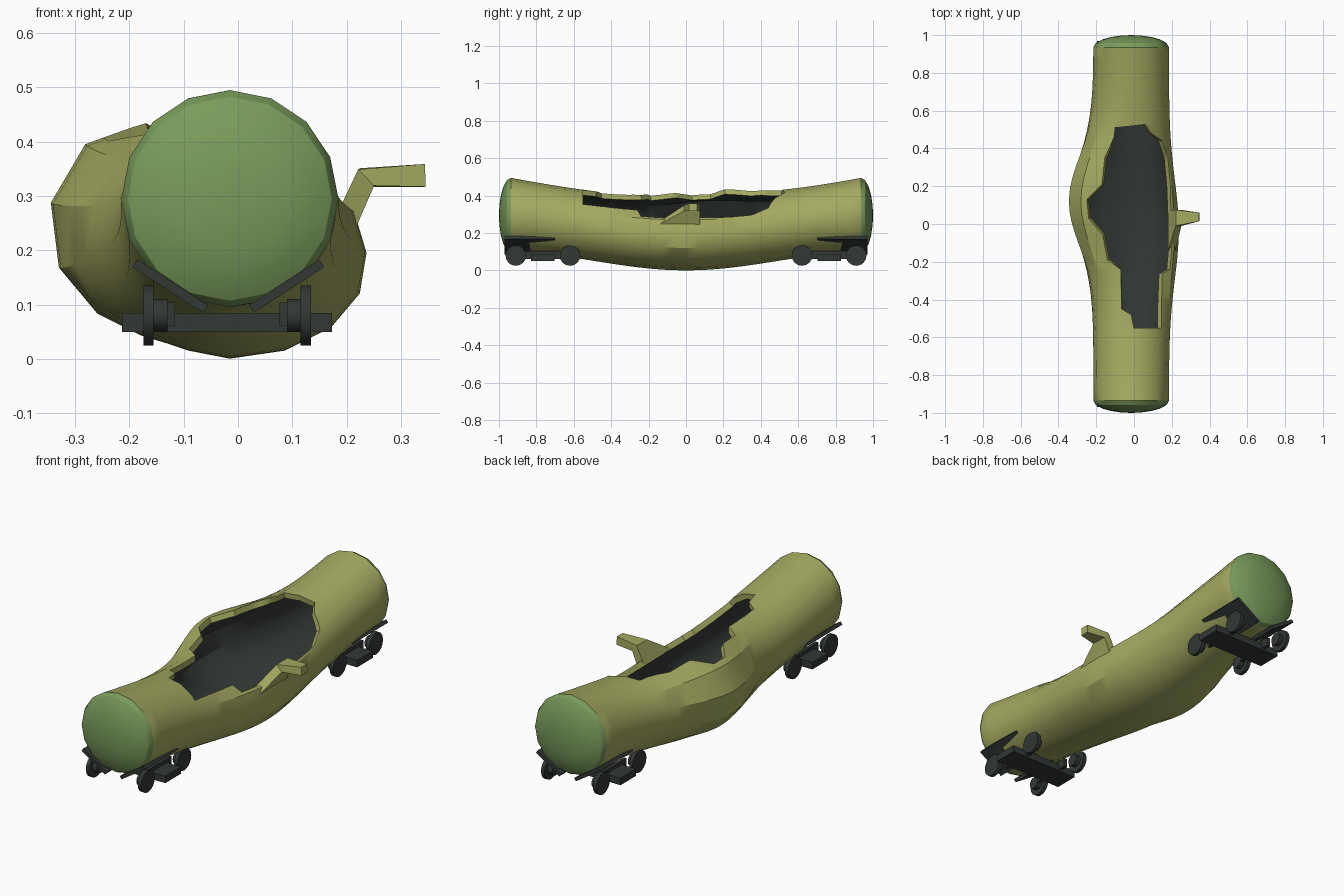
import bpy, bmesh, math
from mathutils import Matrix, Vector

if "Cube" in bpy.data.objects:
    bpy.data.objects.remove(bpy.data.objects["Cube"])


def material(name, rgb):
    m = bpy.data.materials.new(name)
    m.diffuse_color = (*rgb, 1)
    m.use_nodes = True
    m.node_tree.nodes["Principled BSDF"].inputs["Base Color"].default_value = m.diffuse_color
    return m


OLIVE = material("olive paint", (0.376, 0.402, 0.118))
GREEN = material("green end paint", (0.19, 0.33, 0.105))
DARK = material("dark iron", (0.032, 0.040, 0.036))


def make(name, bm, mats):
    bmesh.ops.recalc_face_normals(bm, faces=bm.faces)
    me = bpy.data.meshes.new(name)
    bm.to_mesh(me)
    bm.free()
    for m in mats:
        me.materials.append(m)
    ob = bpy.data.objects.new(name, me)
    bpy.context.collection.objects.link(ob)
    return ob


def bake(ob):
    # replace the mesh by its modified version
    dg = bpy.context.evaluated_depsgraph_get()
    me = bpy.data.meshes.new_from_object(ob.evaluated_get(dg))
    ob.modifiers.clear()
    ob.data = me


def smooth(ob, angle=30):
    bpy.ops.object.select_all(action='DESELECT')
    ob.select_set(True)
    bpy.context.view_layer.objects.active = ob
    bpy.ops.object.shade_smooth_by_angle(angle=math.radians(angle))


def box(name, centre, size, mat, tilt=0):
    bm = bmesh.new()
    bmesh.ops.create_cube(bm, size=1)
    bm.transform(Matrix.Translation(centre) @ Matrix.Rotation(tilt, 4, 'Y')
                 @ Matrix.Diagonal((*size, 1)))
    return make(name, bm, [mat])


# ---- tank: 16-sided loft, sagging and burst outward near the middle
N, R, CX, CZ, YE = 16, 0.2, -0.015, 0.295, 0.935
LEFT = {4: (-.02, .02), 5: (-.075, .06), 6: (-.125, .06), 7: (-.145, .015),
        8: (-.115, -.03), 9: (-.06, -.04), 10: (-.025, -.015)}
RIGHT = {1: .045, 0: .052, 15: .055, 14: .045, 13: .025}


def ring(y, r):
    c = max(0, math.cos(math.pi * y / 1.88))
    bl = math.exp(-((y - .12) / .24) ** 2 / 2)
    br = math.exp(-((y + .03) / .26) ** 2 / 2)
    pts = []
    for i in range(N):
        a = 2 * math.pi * i / N
        s = math.sin(a)
        up = (s + 1) / 2
        sag = .105 * (up * c + (1 - up) * c * c * .9)
        if abs(y) >= YE:
            sag = 0
        dx, dz = LEFT.get(i, (0, 0))
        pts.append((CX + r * math.cos(a) + dx * bl + RIGHT.get(i, 0) * br,
                    y, CZ + r * s - sag + dz * bl))
    return pts


sections = [(YE * (2 * k / 30 - 1), R, 0) for k in range(31)]
dome = [(YE + .065 * math.sin(t), R * math.cos(t)) for t in (.35, .7, 1.0, 1.3)]
sections = ([(-y, r, 1) for y, r in reversed(dome)] + sections
            + [(y, r, 1) for y, r in dome])
bm = bmesh.new()
rings = [[bm.verts.new(p) for p in ring(y, r)] for y, r, _ in sections]
for k in range(len(rings) - 1):
    a, b = rings[k], rings[k + 1]
    for i in range(N):
        j = (i + 1) % N
        f = bm.faces.new((a[i], a[j], b[j], b[i]))
        f.material_index = max(sections[k][2], sections[k + 1][2])
for end, y in ((rings[0], -1), (rings[-1], 1)):
    tip = bm.verts.new((CX, y, CZ))
    for i in range(N):
        bm.faces.new((end[i], end[(i + 1) % N], tip)).material_index = 1
tank = make("tank_hull", bm, [OLIVE, GREEN, DARK])

# ---- ragged opening cut from above
HOLE = [(0, .52), (.06, .527), (.09, .48), (.15, .44), (.18, .35), (.192, .2),
        (.195, .08), (.2, -.12), (.19, -.24), (.15, -.26), (.145, -.45),
        (.145, -.55), (.0, -.55), (-.015, -.48), (-.065, -.45), (-.07, -.24),
        (-.14, -.19), (-.165, -.06), (-.24, .03), (-.25, .13), (-.17, .21),
        (-.155, .35), (-.105, .46), (-.1, .51)]
bm = bmesh.new()
base = bm.faces.new([bm.verts.new((x, y, .19)) for x, y in HOLE])
ext = bmesh.ops.extrude_face_region(bm, geom=[base])["geom"]
bmesh.ops.translate(bm, vec=(0, 0, .6),
                    verts=[v for v in ext if isinstance(v, bmesh.types.BMVert)])
for f in bm.faces:
    f.material_index = 2
cutter = make("hole_cutter", bm, [OLIVE, GREEN, DARK])
mod = tank.modifiers.new("cut", 'BOOLEAN')
mod.operation, mod.solver, mod.object = 'DIFFERENCE', 'EXACT', cutter
bake(tank)
bpy.data.objects.remove(cutter)

# drop the cut walls, then thicken into a plate shell with a dark inside
bm = bmesh.new()
bm.from_mesh(tank.data)
bmesh.ops.delete(bm, geom=[f for f in bm.faces if f.material_index == 2],
                 context='FACES')
bm.to_mesh(tank.data)
bm.free()
mod = tank.modifiers.new("shell", 'SOLIDIFY')
mod.thickness, mod.offset = .028, -1
mod.material_offset, mod.material_offset_rim = 2, 0
bake(tank)
smooth(tank)

# ---- torn flap bent out on the right side
bm = bmesh.new()
rows = [[bm.verts.new((x, y, z)) for y in (y0, y1)] for x, z, y0, y1 in
        ((.2, .255, -.14, .075), (.236, .334, -.01, .075), (.345, .338, .015, .06))]
for a, b in zip(rows, rows[1:]):
    bm.faces.new((a[0], a[1], b[1], b[0]))
flap = make("torn_flap", bm, [OLIVE])
mod = flap.modifiers.new("plate", 'SOLIDIFY')
mod.thickness, mod.offset = .042, 0
bake(flap)

# ---- bogies at both ends
for end, s in (("front", -1), ("back", 1)):
    yc = s * .765
    box(end + "_bolster", (-.02, yc, .0675), (.387, .125, .035), DARK)
    for side, m in (("left", -1), ("right", 1)):
        tag = end + "_" + side
        box(tag + "_side_frame", (-.02 + m * .105, yc, .082), (.018, .2, .043), DARK)
        # sloping saddle plate under the tank
        box(tag + "_saddle", (-.018 + m * .107, s * .835, .134),
            (.155, .27, .017), DARK, -m * math.radians(33))
        for k, dy in enumerate((-.145, .145)):
            for part, x, r, w in (("wheel", .145, .055, .019), ("hub", .125, .03, .03)):
                bm = bmesh.new()
                bmesh.ops.create_cone(bm, cap_ends=True, segments=16,
                                      radius1=r, radius2=r, depth=w)
                bm.transform(Matrix.Translation((-.02 + m * x, yc + dy, .08))
                             @ Matrix.Rotation(math.pi / 2, 4, 'Y'))
                smooth(make(f"{tag}_{part}_{k + 1}", bm, [DARK]))
